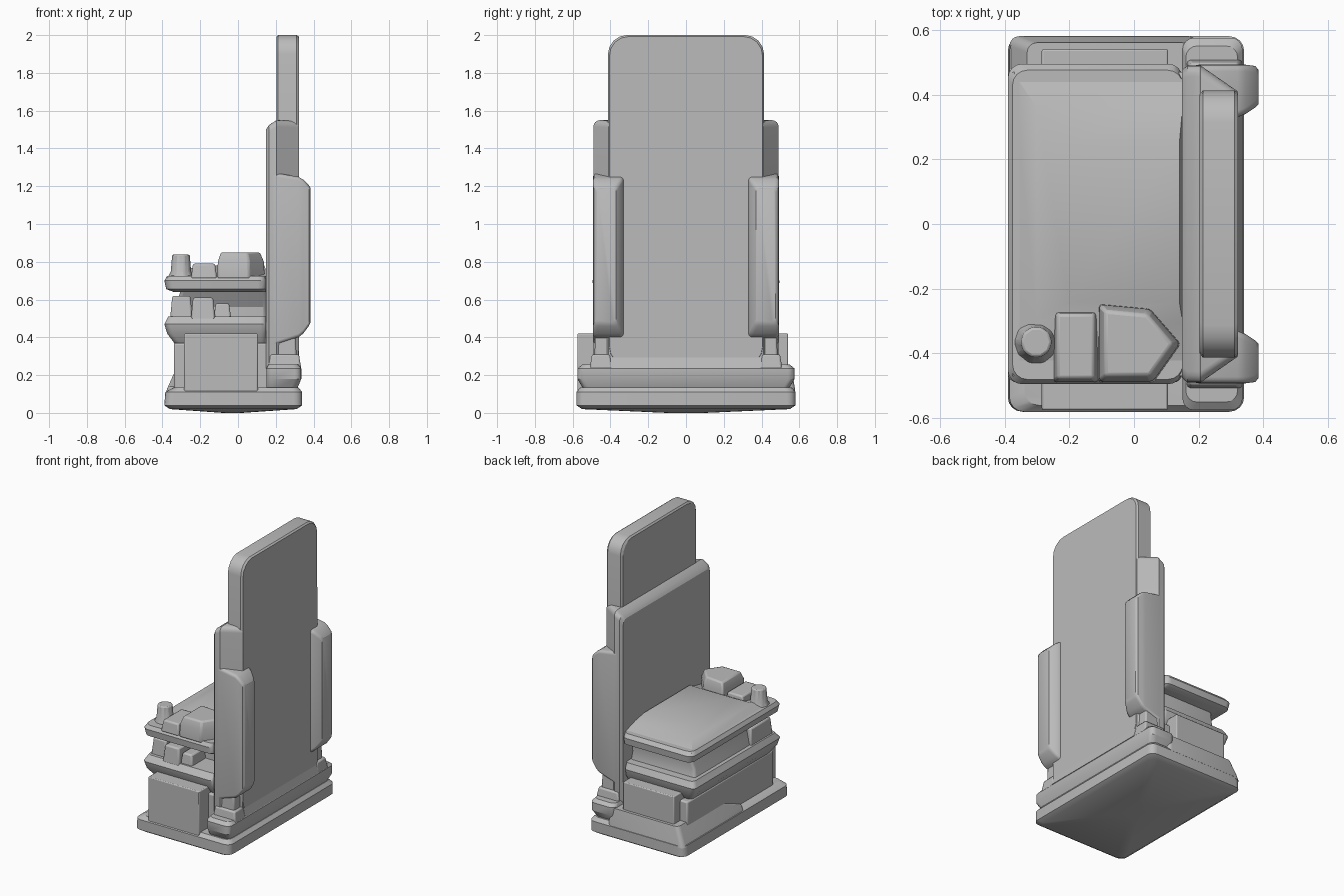
import bpy, bmesh, math
from mathutils import Vector

old = bpy.data.objects.get("Cube")
if old:
    bpy.data.objects.remove(old, do_unlink=True)

grey = bpy.data.materials.new("plain grey")
grey.use_nodes = True
colour = (0.5, 0.5, 0.5, 1)
grey.diffuse_color = colour
grey.node_tree.nodes["Principled BSDF"].inputs["Base Color"].default_value = colour
parts = []


def finish(name, bm, bevel):
    bmesh.ops.recalc_face_normals(bm, faces=bm.faces)
    mesh = bpy.data.meshes.new(name)
    bm.to_mesh(mesh)
    bm.free()
    mesh.materials.append(grey)
    ob = bpy.data.objects.new(name, mesh)
    bpy.context.collection.objects.link(ob)
    if bevel:
        mod = ob.modifiers.new("soft edges", "BEVEL")
        mod.width, mod.segments, mod.limit_method = bevel, 2, "ANGLE"
    parts.append(ob)
    return ob


def outline(a0, a1, b0, b1, r, seg=4):
    """Rectangle with rounded corners."""
    if not r:
        return [(a0, b0), (a1, b0), (a1, b1), (a0, b1)]
    corners = [(a1 - r, b1 - r), (a0 + r, b1 - r), (a0 + r, b0 + r), (a1 - r, b0 + r)]
    return [(ca + r * math.cos(t), cb + r * math.sin(t))
            for k, (ca, cb) in enumerate(corners)
            for t in [(k + i / seg) * math.pi / 2 for i in range(seg + 1)]]


def skin(name, axis, rings, bevel):
    """Join rings of (position, points) along the z or x axis."""
    bm = bmesh.new()
    loops = []
    for pos, pts in rings:
        loops.append([bm.verts.new((a, b, pos) if axis == "z" else (pos, a, b)) for a, b in pts])
    for low, high in zip(loops, loops[1:]):
        for i in range(len(low)):
            j = (i + 1) % len(low)
            bm.faces.new((low[i], low[j], high[j], high[i]))
    bm.faces.new(loops[0])
    bm.faces.new(loops[-1])
    return finish(name, bm, bevel)


def loft(name, axis, sections, r=0, bevel=0.0):
    return skin(name, axis, [(s[0], outline(*s[1:], r)) for s in sections], bevel)


def block(name, x0, x1, y0, y1, z0, z1, taper=0.0, bevel=0.01):
    return loft(name, "z", [(z0, x0, x1, y0, y1),
                            (z1, x0 + taper, x1 - taper, y0 + taper, y1 - taper)], 0, bevel)


# Base plinth with a slightly domed underside
loft("base_plinth", "z", [
    (0, -.08, .02, -.1, .1),
    (.02, -.36, .31, -.55, .55),
    (.04, -.39, .34, -.58, .58),
    (.11, -.385, .34, -.58, .58),
    (.135, -.34, .32, -.56, .56)], .045)

# Pedestal: tapered core, long box and skirt
block("pedestal_core", -.34, .16, -.47, .47, .1, .37)
block("pedestal_box", -.285, .105, -.575, .54, .06, .42, 0, .006)
loft("pedestal_skirt", "z", [(.1, -.385, .2, -.1, .58), (.14, -.37, .2, -.1, .575),
                             (.23, -.33, .18, .1, .56)], .03)

# Rear foot ledge, with a pinched groove under it
loft("rear_ledge", "z", [
    (.12, .15, .31, -.54, .54),
    (.18, .15, .335, -.575, .575),
    (.235, .15, .335, -.575, .575),
    (.255, .16, .32, -.55, .55)], .035)
loft("rear_fillet", "z", [(.24, .16, .335, -.4, .4), (.31, .16, .318, -.4, .4)])

# Back panels
loft("back_panel_tall", "x", [
    (.203, -.40, .40, .25, 1.99),
    (.213, -.413, .413, .25, 2),
    (.31, -.413, .413, .25, 2),
    (.322, -.405, .405, .25, 1.992)], .1)
loft("back_panel_wide", "x", [
    (.148, -.475, .475, .22, 1.5),
    (.165, -.49, .49, .22, 1.525),
    (.205, -.49, .49, .22, 1.55),
    (.32, -.41, .41, .25, 1.545)], .035)

# Paired side rails and feet
for label, s in (("left", 1), ("right", -1)):
    def side(x, inner, outer, z0, z1):
        return (x, *sorted((s * inner, s * outer)), z0, z1)

    loft("side_rail_" + label, "x", [
        side(.16, .33, .485, .3, 1.28),
        side(.2, .33, .492, .36, 1.27),
        side(.32, .33, .492, .40, 1.25),
        side(.345, .34, .492, .42, 1.235),
        side(.375, .36, .488, .46, 1.205),
        side(.385, .37, .475, .48, 1.19)], .02)
    y0, y1 = sorted((s * .39, s * .51))
    block("rail_foot_" + label, .16, .335, y0, y1, .23, .31, .012)
    y0, y1 = sorted((s * .4, s * .485))
    block("rail_ankle_" + label, .16, .31, y0, y1, .28, .44, .005)

# Lower cushion and the core that carries the tray
loft("lower_cushion", "z", [
    (.36, -.33, .15, -.44, .42),
    (.42, -.375, .15, -.48, .46),
    (.47, -.39, .15, -.49, .47),
    (.51, -.37, .15, -.46, .45)], .03)
loft("tray_support", "z", [
    (.49, -.35, .15, -.3, .4),
    (.56, -.33, .15, -.3, .38),
    (.66, -.3, .15, -.36, .4)], .02)
block("support_block_outer", -.36, -.24, -.44, -.2, .49, .62, .012)
block("support_block_middle", -.25, -.12, -.47, -.2, .49, .61, .012)
block("support_block_inner", -.13, -.035, -.45, -.2, .49, .58, .012)

# Tray with a raised, softly faceted top
loft("tray", "z", [
    (.64, -.34, .15, -.46, .46),
    (.655, -.38, .15, -.49, .49),
    (.70, -.39, .15, -.495, .495),
    (.725, -.375, .15, -.48, .475)], .045)
loft("tray_crown", "z", [
    (.715, -.375, .15, -.47, .47),
    (.75, -.3, .15, -.3, .36),
    (.78, -.2, .14, -.24, .25)])

# Raised details at the front end of the tray
knob = [[(-.302 + r * math.cos(i * math.pi / 5), -.365 + r * math.sin(i * math.pi / 5))
         for i in range(10)] for r in (.075, .055, .048)]
skin("tray_knob", "z", list(zip((.71, .75, .838), knob)), .008)
block("tray_step", -.25, -.11, -.49, -.265, .71, .79, .012)

shape = [(-.11, -.49), (.06, -.49), (.145, -.37), (.05, -.26), (-.11, -.245)]
centre = Vector((0, -.37))
rings = [(z, [tuple(centre + (Vector(p) - centre) * k) for p in shape])
         for z, k in ((.71, 1), (.8, .97), (.85, .82))]
skin("tray_pad", "z", rings, .01)

# Smooth shading with crisp edges
bpy.ops.object.select_all(action="DESELECT")
for ob in parts:
    ob.select_set(True)
bpy.context.view_layer.objects.active = parts[0]
bpy.ops.object.shade_smooth_by_angle(angle=math.radians(30))
